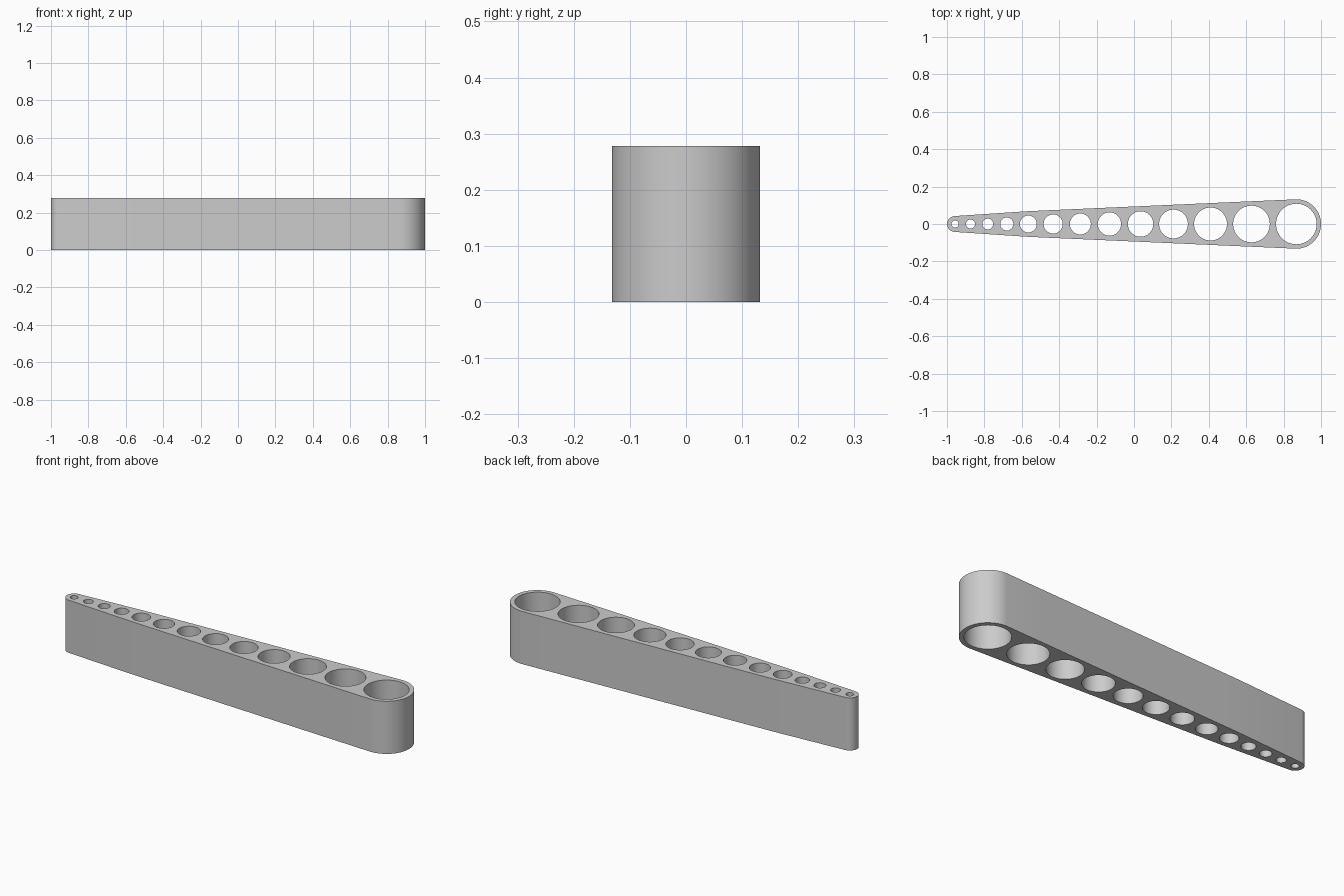
import bpy, bmesh, math
from mathutils import Vector
from mathutils.geometry import convex_hull_2d

cube = bpy.data.objects.get("Cube")
if cube:
    bpy.data.objects.remove(cube, do_unlink=True)

HEIGHT = 0.278
WALL = 0.0235
SEGMENTS = 64
# Hole centre along x and radius, smallest to largest
HOLES = [(-0.957, 0.019), (-0.874, 0.024), (-0.782, 0.029), (-0.68, 0.035),
         (-0.565, 0.045), (-0.432, 0.051), (-0.287, 0.056), (-0.131, 0.062),
         (0.035, 0.068), (0.211, 0.077), (0.409, 0.088), (0.628, 0.098),
         (0.868, 0.1085)]


def circle(x, radius):
    angles = [2 * math.pi * i / SEGMENTS for i in range(SEGMENTS)]
    return [Vector((x + radius * math.cos(a), radius * math.sin(a))) for a in angles]


def add_loop(bm, points):
    verts = [bm.verts.new((p.x, p.y, 0)) for p in points]
    return [bm.edges.new((v, verts[i - 1])) for i, v in enumerate(verts)]


# Outline: hull wrapped round every hole plus its wall
rims = [p for x, r in HOLES for p in circle(x, r + WALL)]
outline = [rims[i] for i in convex_hull_2d(rims)]

# Flat plate with holes, extruded upward
bm = bmesh.new()
edges = add_loop(bm, outline)
for x, r in HOLES:
    edges += add_loop(bm, circle(x, r))
bmesh.ops.triangle_fill(bm, edges=edges, use_beauty=True, normal=(0, 0, 1))
result = bmesh.ops.extrude_face_region(bm, geom=bm.faces[:], use_keep_orig=True)
top = [g for g in result["geom"] if isinstance(g, bmesh.types.BMVert)]
bmesh.ops.translate(bm, verts=top, vec=(0, 0, HEIGHT))
bmesh.ops.recalc_face_normals(bm, faces=bm.faces[:])

mesh = bpy.data.meshes.new("tapered_holder")
bm.to_mesh(mesh)
bm.free()
holder = bpy.data.objects.new("tapered_holder", mesh)
bpy.context.collection.objects.link(holder)

# Plain grey material
grey = bpy.data.materials.new("plain_grey")
grey.use_nodes = True
colour = (0.6, 0.6, 0.6, 1)
grey.diffuse_color = colour
grey.node_tree.nodes["Principled BSDF"].inputs["Base Color"].default_value = colour
mesh.materials.append(grey)

# Smooth round walls, sharp rims
bpy.ops.object.select_all(action='DESELECT')
holder.select_set(True)
bpy.context.view_layer.objects.active = holder
bpy.ops.object.shade_smooth_by_angle(angle=math.radians(30))
